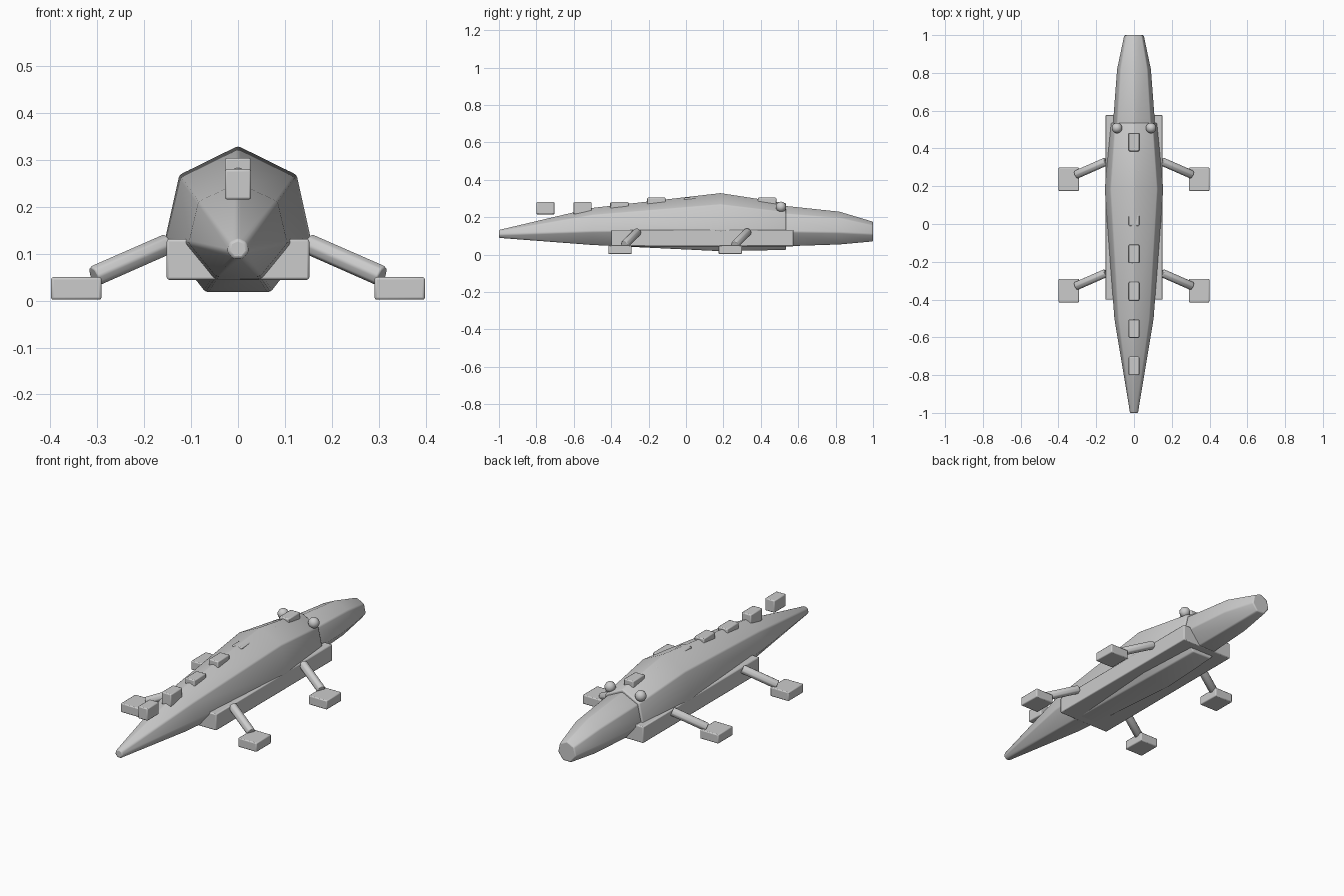
import bpy, bmesh, math
from mathutils import Vector

if "Cube" in bpy.data.objects:
    bpy.data.objects.remove(bpy.data.objects["Cube"])


def finish(obj, bevel, angle=35):
    bpy.ops.object.select_all(action='DESELECT')
    obj.select_set(True)
    bpy.context.view_layer.objects.active = obj
    if bevel:
        m = obj.modifiers.new("soft_edges", 'BEVEL')
        m.width = bevel
        m.segments = 2
        m.limit_method = 'ANGLE'
    bpy.ops.object.shade_smooth_by_angle(angle=math.radians(angle))
    return obj


def loft(name, sections, sides=7, bevel=0.006):
    """Skin regular polygon sections (y, centre z, radius x, radius z), point upward."""
    bm = bmesh.new()
    rings = []
    for y, cz, rx, rz in sections:
        rings.append([bm.verts.new((rx * math.sin(2 * math.pi * i / sides), y,
                                    cz + rz * math.cos(2 * math.pi * i / sides)))
                      for i in range(sides)])
    for a, b in zip(rings, rings[1:]):
        for i in range(sides):
            j = (i + 1) % sides
            bm.faces.new((a[i], a[j], b[j], b[i]))
    bm.faces.new(rings[0])
    bm.faces.new(rings[-1])
    bmesh.ops.recalc_face_normals(bm, faces=bm.faces)
    me = bpy.data.meshes.new(name)
    bm.to_mesh(me)
    bm.free()
    obj = bpy.data.objects.new(name, me)
    bpy.context.collection.objects.link(obj)
    return finish(obj, bevel, 60)


def box(name, centre, size, bevel=0.005):
    bpy.ops.mesh.primitive_cube_add(size=1, location=centre)
    obj = bpy.context.object
    obj.name = name
    obj.scale = size
    bpy.ops.object.transform_apply(location=False, rotation=False, scale=True)
    return finish(obj, bevel)


def rod(name, start, end, radius, sides=8):
    a, b = Vector(start), Vector(end)
    bpy.ops.mesh.primitive_cylinder_add(vertices=sides, radius=radius,
                                        depth=(b - a).length, location=(a + b) / 2)
    obj = bpy.context.object
    obj.name = name
    obj.rotation_euler = (b - a).to_track_quat('Z', 'Y').to_euler()
    return finish(obj, 0.004, 50)


# Body with long tapering tail, and snout
loft("body_and_tail", [(-1.0, 0.11, 0.023, 0.023), (-0.5, 0.146, 0.108, 0.105),
                       (0.185, 0.166, 0.160, 0.164), (0.535, 0.144, 0.128, 0.132)])
loft("snout", [(0.45, 0.15, 0.122, 0.12), (0.82, 0.138, 0.093, 0.093),
               (1.0, 0.121, 0.054, 0.056)])

# Belly slab
box("belly", (0, 0.088, 0.088), (0.304, 0.976, 0.087))

# Ridge plates along the back
for i in range(7):
    z = 0.272 if i < 4 else 0.248
    box(f"back_plate_{i + 1}", (0, 0.434 - 0.1975 * i, z), (0.056, 0.098, 0.065))

# Legs, feet and eyes on both sides
for side, s in (("right", 1), ("left", -1)):
    for pair, y in (("front", 0.237), ("rear", -0.353)):
        rod(f"{pair}_{side}_leg", (s * 0.15, y + 0.093, 0.121),
            (s * 0.307, y + 0.024, 0.052), 0.023)
        box(f"{pair}_{side}_foot", (s * 0.345, y, 0.026), (0.108, 0.124, 0.048))
    bpy.ops.mesh.primitive_uv_sphere_add(segments=12, ring_count=8, radius=0.028,
                                         location=(s * 0.09, 0.508, 0.255))
    bpy.context.object.name = f"{side}_eye"
    finish(bpy.context.object, 0, 60)
